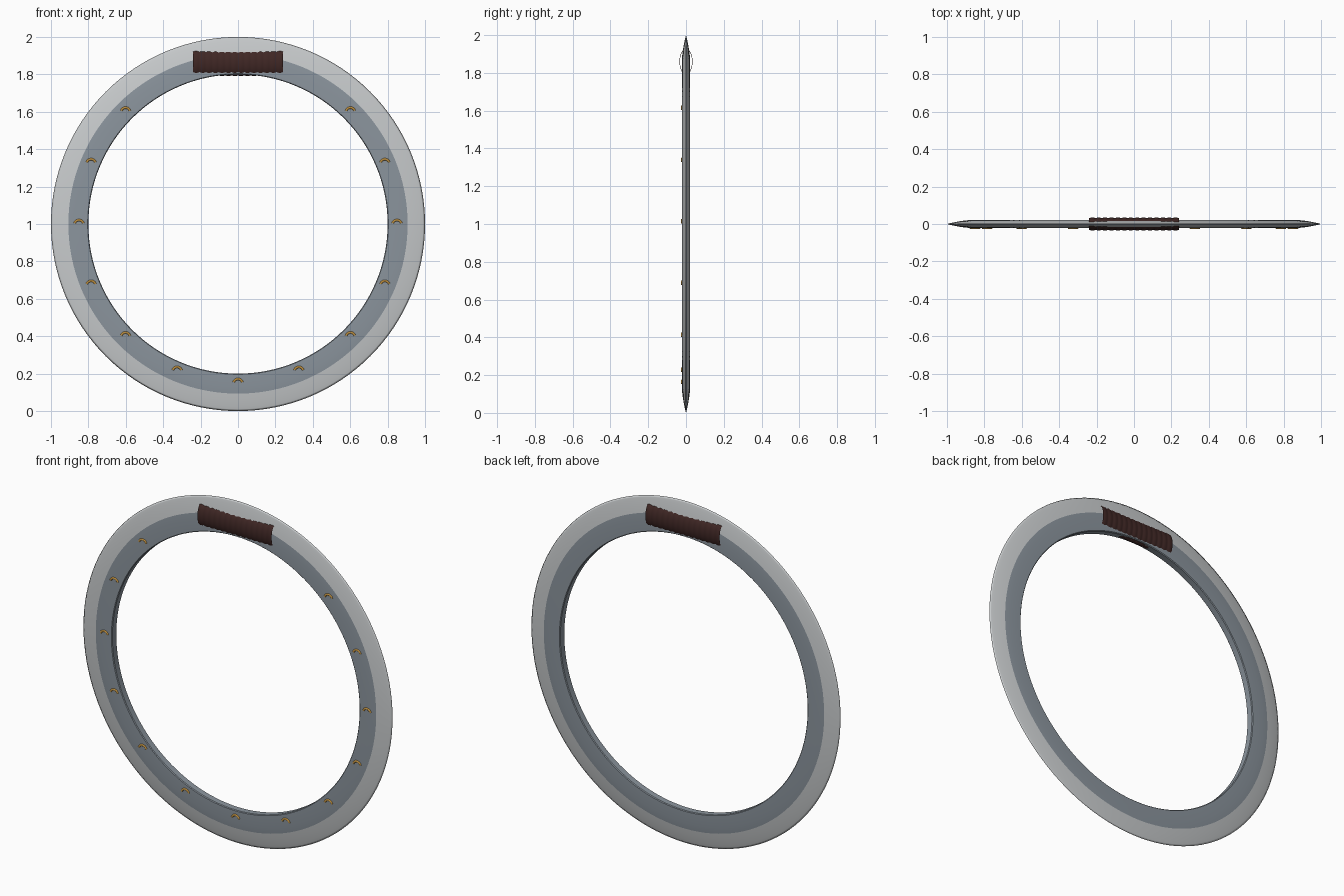
import bpy, math

if "Cube" in bpy.data.objects:
    bpy.data.objects.remove(bpy.data.objects["Cube"])

def material(name, rgb):
    m = bpy.data.materials.new(name)
    m.diffuse_color = (*rgb, 1)
    m.use_nodes = True
    m.node_tree.nodes["Principled BSDF"].inputs["Base Color"].default_value = m.diffuse_color
    return m

STEEL = material("polished steel", (0.58, 0.60, 0.61))
GREY = material("blue grey metal", (0.26, 0.30, 0.34))
LEATHER = material("dark brown leather", (0.05, 0.02, 0.018))
GOLD = material("gold", (0.50, 0.27, 0.05))

def grid_object(name, rows, mat, close_u=True, close_v=True):
    """Skin a list of equal-length point rows with quads."""
    n, k = len(rows), len(rows[0])
    faces = []
    for i in range(n if close_u else n - 1):
        for j in range(k if close_v else k - 1):
            a, b = (i + 1) % n, (j + 1) % k
            faces.append((i * k + j, i * k + b, a * k + b, a * k + j))
    me = bpy.data.meshes.new(name)
    me.from_pydata([p for r in rows for p in r], [], faces)
    me.materials.append(mat)
    ob = bpy.data.objects.new(name, me)
    bpy.context.collection.objects.link(ob)
    bpy.ops.object.select_all(action='DESELECT')
    ob.select_set(True)
    bpy.context.view_layer.objects.active = ob
    bpy.ops.object.mode_set(mode='EDIT')
    bpy.ops.mesh.select_all(action='SELECT')
    bpy.ops.mesh.normals_make_consistent(inside=False)
    bpy.ops.object.mode_set(mode='OBJECT')
    return ob

def lathe(name, profile, mat, close_v, steps=128):
    """Spin a (radius, y) profile round the ring axis at z = 1."""
    rows = []
    for i in range(steps):
        a = math.tau * i / steps
        rows.append([(r * math.cos(a), y, 1 + r * math.sin(a)) for r, y in profile])
    return grid_object(name, rows, mat, True, close_v)

# Flat inner ring
half = [(0.80, 0.018), (0.804, 0.022), (0.872, 0.022), (0.907, 0.0185)]
core = lathe("inner_ring", half + [(r, -y) for r, y in reversed(half)], GREY, True)
bpy.ops.object.shade_smooth_by_angle(angle=math.radians(30))

# Sharpened outer blade, smooth over its edge
half = [(0.907, 0.0185), (0.94, 0.0135), (0.975, 0.0065), (0.99, 0.003)]
blade = lathe("outer_blade", half + [(1.0, 0)] + [(r, -y) for r, y in reversed(half)],
              STEEL, True)
for p in blade.data.polygons:
    p.use_smooth = True
for e in blade.data.edges:  # crisp border against the inner ring
    if all(math.hypot(blade.data.vertices[v].co.x, blade.data.vertices[v].co.z - 1) < 0.91
           for v in e.vertices):
        e.use_edge_sharp = True

# Leather grip: open oval sleeve with wrapped ridges
rows = []
wraps, per = 14, 6
for i in range(wraps * per + 1):
    x = -0.24 + 0.48 * i / (wraps * per)
    s = 0.0025 * abs(math.sin(math.pi * i / per))
    rows.append([(x, (0.032 + s) * math.cos(t), 1.86 + (0.066 + s) * math.sin(t))
                 for t in (math.tau * j / 40 for j in range(40))])
grid_object("grip_wrap", rows, LEATHER, False, True)
bpy.ops.object.shade_smooth_by_angle(angle=math.radians(30))

# Small upright gold arches on the front, skipping the grip
def arch(name, cx, cz):
    rows = []
    for i in range(13):
        a = math.radians(18 + 144 * i / 12)
        rows.append([(cx + (0.024 + 0.006 * math.cos(t)) * math.cos(a),
                      -0.022 + 0.005 * math.sin(t),
                      cz + (0.024 + 0.006 * math.cos(t)) * math.sin(a))
                     for t in (math.tau * j / 8 for j in range(8))])
    ob = grid_object(name, rows, GOLD, False, True)
    bpy.ops.object.shade_smooth_by_angle(angle=math.radians(50))
    return ob

for k in range(16):
    if k in (3, 4, 5):
        continue
    a = math.tau * k / 16
    arch(f"gold_arch_{k}", 0.85 * math.cos(a), 0.997 + 0.85 * math.sin(a))
